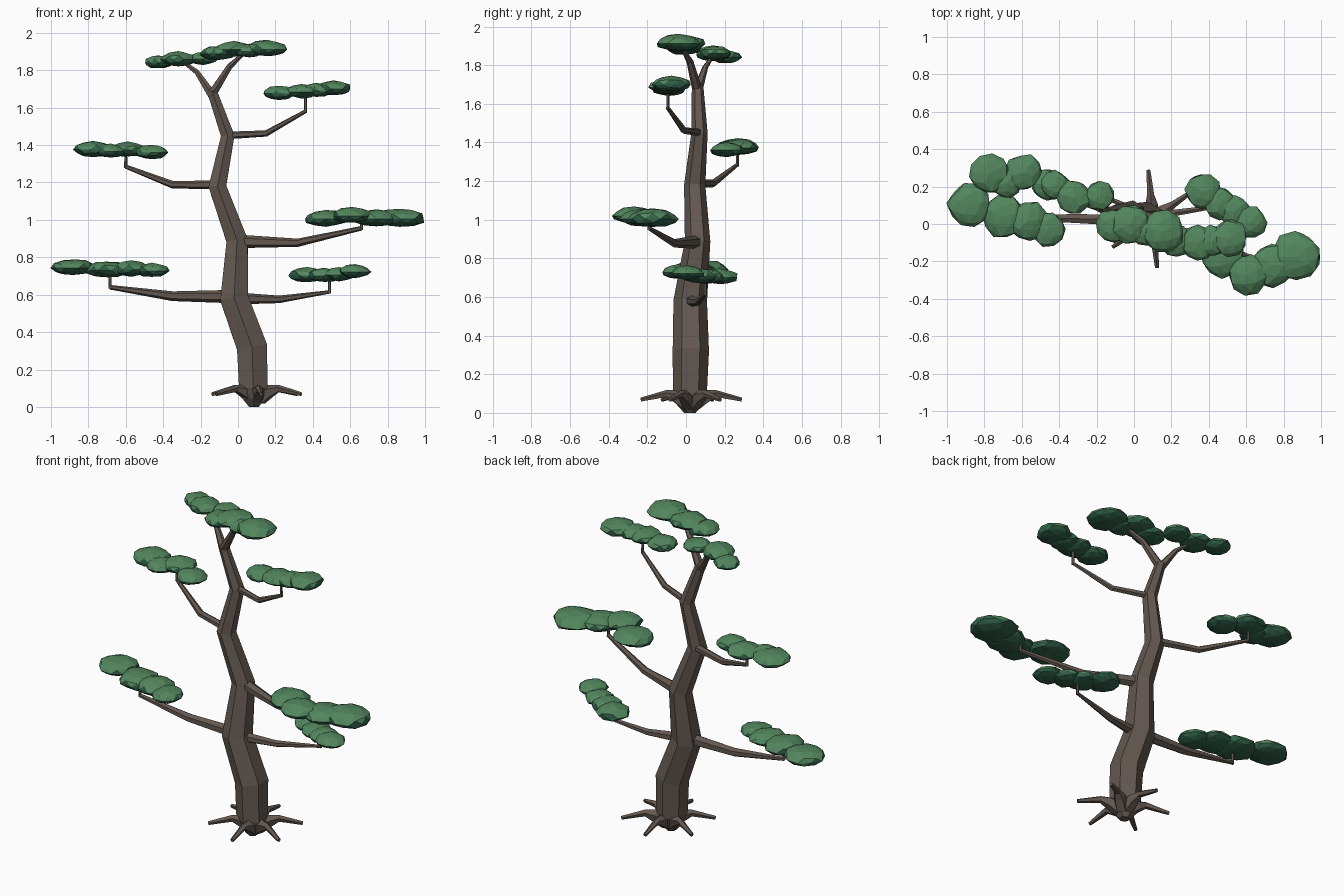
import bpy, bmesh, math, random
from mathutils import Vector, Matrix

random.seed(4)


def material(name, rgb):
    m = bpy.data.materials.new(name)
    m.diffuse_color = (*rgb, 1)
    return m


BARK = material("bark", (0.125, 0.098, 0.08))
LEAF_TOP = material("leaf_top", (0.085, 0.24, 0.11))
LEAF_SIDE = material("leaf_side", (0.03, 0.12, 0.065))


def finish(bm, name, mats):
    bmesh.ops.recalc_face_normals(bm, faces=bm.faces)
    me = bpy.data.meshes.new(name)
    bm.to_mesh(me)
    bm.free()
    for m in mats:
        me.materials.append(m)
    ob = bpy.data.objects.new(name, me)
    bpy.context.collection.objects.link(ob)
    return ob


def tube(bm, path, sides=6):
    """Tapered low-poly tube through (x, y, z, radius) points."""
    pts = [Vector(p[:3]) for p in path]
    first = (pts[1] - pts[0]).normalized()
    up = Vector((0, 1, 0)) if abs(first.z) > 0.7 else Vector((0, 0, 1))
    u = (up - first * up.dot(first)).normalized()
    prev, rings = first, []
    for i, p in enumerate(pts):
        a = (p - pts[i - 1]).normalized() if i else first
        b = (pts[i + 1] - p).normalized() if i < len(pts) - 1 else a
        t = (a + b).normalized()
        u = prev.rotation_difference(t) @ u
        v, prev = t.cross(u), t
        ring = []
        for k in range(sides):
            g = 2 * math.pi * k / sides
            ring.append(bm.verts.new(p + (u * math.cos(g) + v * math.sin(g)) * path[i][3]))
        rings.append(ring)
    for r0, r1 in zip(rings, rings[1:]):
        for k in range(sides):
            j = (k + 1) % sides
            bm.faces.new((r0[k], r0[j], r1[j], r1[k]))
    bm.faces.new(rings[0][::-1])
    bm.faces.new(rings[-1])


# Winding hexagonal trunk
bm = bmesh.new()
tube(bm, [(0.085, 0.02, 0.0, 0.03), (0.085, 0.02, 0.045, 0.07), (0.082, 0.02, 0.1, 0.088),
          (0.075, 0.025, 0.32, 0.094), (-0.02, 0.022, 0.58, 0.087), (-0.005, 0.06, 0.89, 0.066),
          (-0.11, 0.045, 1.18, 0.055), (-0.055, 0.07, 1.45, 0.042), (-0.14, 0.06, 1.69, 0.03)])
finish(bm, "trunk", [BARK])

# Six arching surface roots
bm = bmesh.new()
for i in range(6):
    a = math.radians(95 + 60 * i)
    prof = [(0.02, 0.045, 0.04), (0.08, 0.085, 0.036), (0.13, 0.098, 0.02), (0.262, 0.068, 0.011)]
    tube(bm, [(0.1 + d * math.cos(a), 0.027 + d * math.sin(a), z, r) for d, z, r in prof], 5)
finish(bm, "roots", [BARK])

# Branches, each ending in a thin upright twig below its pad
branches = {
    "lower_left": [(-0.02, 0.02, 0.59, 0.036), (-0.35, 0.03, 0.592, 0.026), (-0.685, 0.03, 0.64, 0.012), (0.72,)],
    "lower_right": [(0.0, 0.02, 0.58, 0.032), (0.22, 0.06, 0.575, 0.02), (0.49, 0.1, 0.615, 0.009), (0.7,)],
    "middle_right": [(0.0, 0.06, 0.885, 0.036), (0.32, -0.06, 0.878, 0.022), (0.66, -0.19, 0.955, 0.012), (1.0,)],
    "middle_left": [(-0.1, 0.06, 1.187, 0.024), (-0.35, 0.14, 1.188, 0.02), (-0.6, 0.265, 1.285, 0.011), (1.36,)],
    "upper_right": [(-0.05, 0.07, 1.452, 0.02), (0.15, -0.01, 1.462, 0.017), (0.36, -0.095, 1.58, 0.01), (1.68,)],
}
for name, pts in branches.items():
    bm = bmesh.new()
    tube(bm, pts[:3])
    x, y, z, r = pts[2]
    tube(bm, [(x, y, z - 0.008, 0.009), (x, y, pts[3][0], 0.008)], 5)
    finish(bm, name + "_branch", [BARK])

# Forked crown
bm = bmesh.new()
tube(bm, [(-0.14, 0.06, 1.67, 0.026), (-0.22, 0.1, 1.79, 0.015), (-0.3, 0.14, 1.85, 0.009)])
tube(bm, [(-0.14, 0.06, 1.67, 0.027), (-0.045, 0.02, 1.82, 0.018), (0.03, -0.02, 1.89, 0.01)])
finish(bm, "crown_fork", [BARK])

# Foliage pads: overlapping flattened blobs (x, y, z, radius)
pads = {
    "lower_left": [(-0.88, 0.1, 0.742, 0.118), (-0.7, 0.04, 0.73, 0.12),
                   (-0.57, 0.015, 0.735, 0.11), (-0.46, -0.03, 0.728, 0.092)],
    "lower_right": [(0.37, 0.175, 0.702, 0.098), (0.46, 0.11, 0.7, 0.09),
                    (0.54, 0.07, 0.705, 0.085), (0.625, 0.01, 0.722, 0.085)],
    "middle_right": [(0.47, -0.17, 1.005, 0.12), (0.61, -0.27, 1.02, 0.11),
                     (0.74, -0.22, 1.005, 0.12), (0.865, -0.175, 1.005, 0.137)],
    "middle_left": [(-0.775, 0.27, 1.375, 0.11), (-0.68, 0.22, 1.365, 0.085),
                    (-0.59, 0.275, 1.372, 0.1), (-0.46, 0.21, 1.36, 0.09)],
    "upper_right": [(0.22, -0.09, 1.675, 0.09), (0.34, -0.1, 1.685, 0.095),
                    (0.42, -0.09, 1.69, 0.085), (0.51, -0.075, 1.7, 0.1)],
    "crown_left": [(-0.425, 0.21, 1.84, 0.078), (-0.32, 0.14, 1.857, 0.095),
                   (-0.185, 0.15, 1.86, 0.08)],
    "crown_right": [(-0.11, -0.01, 1.887, 0.095), (-0.02, 0.0, 1.91, 0.105),
                    (0.155, -0.04, 1.912, 0.115), (0.06, -0.04, 1.9, 0.08)],
}
for name, blobs in pads.items():
    bm = bmesh.new()
    for x, y, z, r in blobs:
        rot = Matrix.Rotation(random.uniform(0, 6.28), 4, 'Z')
        made = bmesh.ops.create_icosphere(bm, subdivisions=2, radius=1, matrix=rot)
        for v in made["verts"]:
            c = v.co * random.uniform(0.9, 1.06)
            h = 0.02 + 0.25 * r
            v.co = Vector((x + c.x * r, y + c.y * r, z + c.z * h * (1.0 if c.z > 0 else 0.8)))
    ob = finish(bm, name + "_foliage", [LEAF_TOP, LEAF_SIDE])
    for p in ob.data.polygons:
        p.material_index = 0 if p.normal.z > 0.3 else 1
